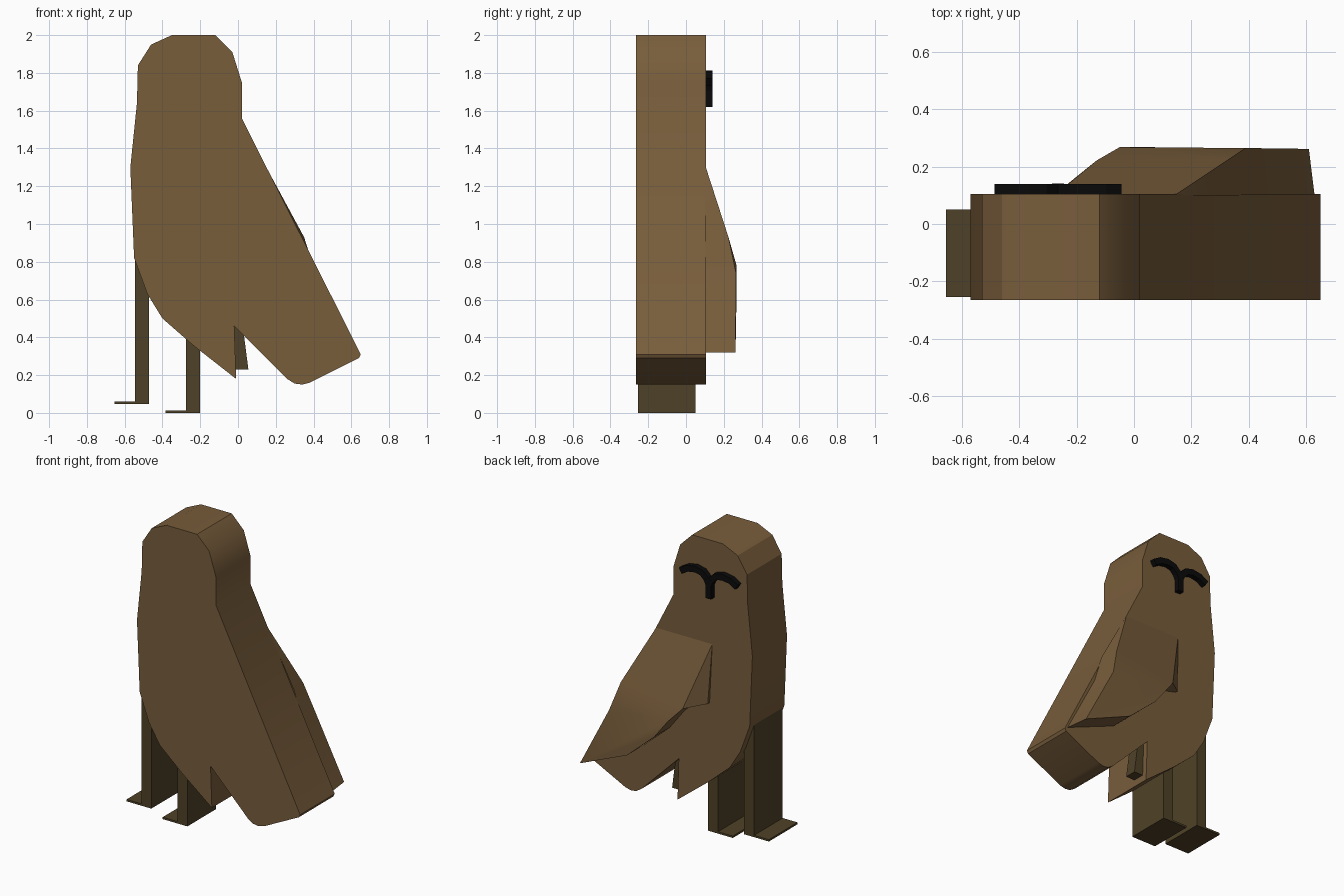
import bpy, bmesh, math
from mathutils import Vector

cube = bpy.data.objects.get("Cube")
if cube:
    bpy.data.objects.remove(cube, do_unlink=True)


def material(name, rgb):
    m = bpy.data.materials.new(name)
    m.use_nodes = True
    m.diffuse_color = (*rgb, 1)
    bsdf = m.node_tree.nodes["Principled BSDF"]
    bsdf.inputs["Base Color"].default_value = (*rgb, 1)
    bsdf.inputs["Roughness"].default_value = 0.9
    return m


BROWN = material("feather brown", (0.188, 0.109, 0.044))
OLIVE = material("dark olive", (0.078, 0.053, 0.020))
BLACK = material("black", (0.003, 0.003, 0.003))


def finish(name, bm, mat, angle=None):
    bmesh.ops.recalc_face_normals(bm, faces=bm.faces[:])
    mesh = bpy.data.meshes.new(name)
    bm.to_mesh(mesh)
    bm.free()
    mesh.materials.append(mat)
    ob = bpy.data.objects.new(name, mesh)
    bpy.context.collection.objects.link(ob)
    if angle:
        bpy.ops.object.select_all(action='DESELECT')
        ob.select_set(True)
        bpy.context.view_layer.objects.active = ob
        bpy.ops.object.shade_smooth_by_angle(angle=math.radians(angle))
    return ob


def prism(name, outline, y0, y1, mat, angle=None):
    """Extrude an (x, z) outline from y0 to y1."""
    bm = bmesh.new()
    face = bm.faces.new([bm.verts.new((x, y0, z)) for x, z in outline])
    out = bmesh.ops.extrude_face_region(bm, geom=[face])
    moved = [v for v in out["geom"] if isinstance(v, bmesh.types.BMVert)]
    bmesh.ops.translate(bm, verts=moved, vec=(0, y1 - y0, 0))
    return finish(name, bm, mat, angle)


def stroke(name, path, width, y0, y1, mat):
    """Extrude a ribbon of even width that follows an (x, z) path."""
    pts = [Vector(p) for p in path]
    left, right = [], []
    for i, p in enumerate(pts):
        d = (pts[min(i + 1, len(pts) - 1)] - pts[max(i - 1, 0)]).normalized()
        n = Vector((-d.y, d.x)) * width / 2
        left.append(p + n)
        right.append(p - n)
    return prism(name, left + right[::-1], y0, y1, mat)


# Body: flat bird silhouette with a notched tail
body = [(-.35, 2), (-.12, 2), (-.03, 1.91), (.02, 1.75), (.02, 1.56),
        (.65, .31), (.64, .29), (.38, .16), (.34, .15), (.30, .155), (.26, .18),
        (-.02, .46), (-.01, .18), (-.24, .36), (-.40, .50), (-.48, .63),
        (-.55, .82), (-.57, 1.3), (-.535, 1.64), (-.53, 1.84), (-.46, 1.95)]
prism("body", body, -.265, .105, BROWN, 30)

# Wing: raised shell on the back, with an arched lower edge
rim = [(.15, .105, 1.3), (-.27, .105, 1.3), (-.25, .125, .9), (-.13, .222, .87),
       (-.05, .268, .78), (.05, .268, .65), (.255, .265, .47), (.61, .262, .32),
       (.39, .265, .74), (.33, .225, .93)]
bm = bmesh.new()
top = [bm.verts.new(p) for p in rim]
base = [bm.verts.new((x + .02 * (x > .3), .1, z)) for x, y, z in rim]
for ids in ((1, 2, 3), (0, 1, 3, 9), (9, 3, 4, 8), (8, 4, 5, 6, 7)):
    bm.faces.new([top[i] for i in ids])
for i in range(len(rim)):
    j = (i + 1) % len(rim)
    bm.faces.new((top[i], top[j], base[j], base[i]))
finish("wing", bm, BROWN, 30)

# Legs with flat feet
for side, x, z, top_z in (("right", -.545, .048, .85), ("left", -.275, 0, .6)):
    outline = [(x - .11, z), (x + .075, z), (x + .075, top_z), (x, top_z),
               (x, z + .013), (x - .11, z + .013)]
    prism(side + "_leg", outline, -.255, .05, OLIVE)

# Small peg in the tail notch
prism("tail_peg", [(-.02, .23), (.055, .23), (.02, .5), (-.02, .5)], -.01, .07, OLIVE)

# Face mark: two brows that meet in a beak line
MID = -.265
for side, s in (("left", 1), ("right", -1)):
    arc = [(0, 1.71), (.015, 1.745), (.05, 1.78), (.10, 1.792), (.16, 1.782), (.21, 1.752)]
    stroke(side + "_brow", [(MID + s * x, z) for x, z in arc], .042, .1, .14, BLACK)
stroke("beak", [(MID, 1.75), (MID, 1.62)], .042, .1, .141, BLACK)
